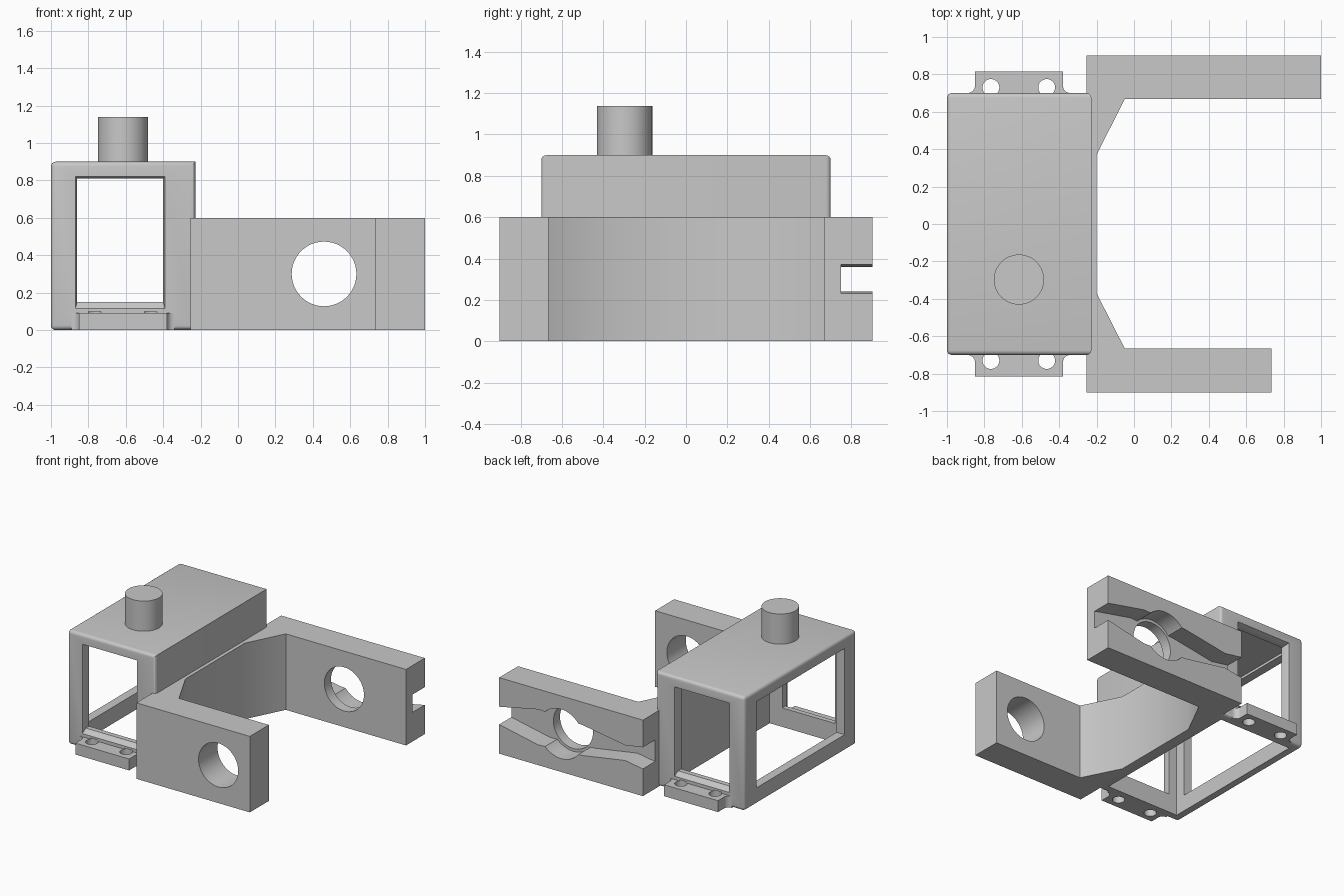
import bpy, bmesh, math
from mathutils import Matrix, Vector

cube = bpy.data.objects.get("Cube")
if cube:
    bpy.data.objects.remove(cube, do_unlink=True)

grey = bpy.data.materials.new("plain grey")
grey.use_nodes = True
COLOUR = (0.58, 0.58, 0.58, 1)
grey.diffuse_color = COLOUR
grey.node_tree.nodes["Principled BSDF"].inputs["Base Color"].default_value = COLOUR


def make(name, bm):
    bmesh.ops.recalc_face_normals(bm, faces=bm.faces)
    mesh = bpy.data.meshes.new(name)
    bm.to_mesh(mesh)
    bm.free()
    mesh.materials.append(grey)
    obj = bpy.data.objects.new(name, mesh)
    bpy.context.collection.objects.link(obj)
    return obj


def block(name, x, y, z, round_edge=None, radius=0.025):
    """Box from ranges; edges accepted by round_edge are rounded."""
    bm = bmesh.new()
    bmesh.ops.create_cube(bm, size=1)
    for v in bm.verts:
        v.co = Vector([r[0] if c < 0 else r[1] for c, r in zip(v.co, (x, y, z))])
    if round_edge:
        chosen = [e for e in bm.edges if round_edge(e)]
        bmesh.ops.bevel(bm, geom=chosen, offset=radius, segments=4,
                        profile=0.5, affect='EDGES')
    return make(name, bm)


def prism(name, points, low, high, place):
    """Extrude a flat outline from low to high; place maps (u, v, w) to 3D."""
    bm = bmesh.new()
    face = bm.faces.new([bm.verts.new(place(u, v, low)) for u, v in points])
    out = bmesh.ops.extrude_face_region(bm, geom=[face])
    step = Vector(place(0, 0, high)) - Vector(place(0, 0, low))
    bmesh.ops.translate(bm, verts=[g for g in out["geom"]
                                   if isinstance(g, bmesh.types.BMVert)], vec=step)
    return make(name, bm)


def upright(u, v, w):
    return (u, v, w)


def along_y(u, v, w):
    return (u, w, v)


def cylinder(name, radius, depth, centre, axis='Z'):
    bm = bmesh.new()
    turn = Matrix.Rotation(math.pi / 2, 4, 'X') if axis == 'Y' else Matrix()
    bmesh.ops.create_cone(bm, cap_ends=True, segments=48, radius1=radius, radius2=radius,
                          depth=depth, matrix=Matrix.Translation(centre) @ turn)
    return make(name, bm)


def cut(target, *cutters):
    bpy.context.view_layer.objects.active = target
    for c in cutters:
        mod = target.modifiers.new("cut", 'BOOLEAN')
        mod.operation = 'DIFFERENCE'
        mod.solver = 'EXACT'
        mod.object = c
        bpy.ops.object.modifier_apply(modifier=mod.name)
        bpy.data.objects.remove(c, do_unlink=True)


def smooth(obj):
    bpy.ops.object.select_all(action='DESELECT')
    obj.select_set(True)
    bpy.context.view_layer.objects.active = obj
    bpy.ops.object.shade_smooth_by_angle(angle=math.radians(30))


# Motor housing: thin rounded shell with an open bottom and three windows
def housing_edge(e):
    a, b = (v.co for v in e.verts)
    return not (a.x > -0.5 and b.x > -0.5 and abs(a.y - b.y) > 0.1)


housing = block("motor_housing", (-1, -0.228), (-0.7, 0.7), (0, 0.9), housing_edge)
cut(housing,
    block("cavity", (-0.93, -0.29), (-0.63, 0.63), (-0.2, 0.83)),
    block("end_window", (-0.86, -0.4), (-1, 1), (0.15, 0.81)),
    block("side_window", (-1.2, -0.6), (-0.55, 0.55), (0.13, 0.81)))

# Chamfer around the end windows, deeper along the sill
for s in (-1, 1):
    chamfer = block("window_chamfer", (-0.86, -0.4), (-0.71, -0.67), (0.15, 0.81))
    for v in chamfer.data.vertices:
        if v.co.y < -0.7:
            v.co.x += 0.012 if v.co.x > -0.6 else -0.012
            v.co.z += 0.015 if v.co.z > 0.5 else -0.045
    if s > 0:
        chamfer.data.transform(Matrix.Scale(-1, 4, (0, 1, 0)))
        chamfer.data.flip_normals()
    cut(housing, chamfer)

# Output shaft
smooth(cylinder("output_shaft", 0.134, 0.26, (-0.615, -0.297, 1.008)))

# Mounting tabs with flared roots and two screw holes each
HOLES = (-0.765, -0.467)
for s, name in ((-1, "front_mounting_tab"), (1, "back_mounting_tab")):
    outline = [(-0.85, 0.815), (-0.38, 0.815)]
    arc = [math.radians(a) for a in range(0, 91, 15)]
    outline += [(-0.34 - 0.04 * math.cos(a), 0.74 - 0.04 * math.sin(a)) for a in arc]
    outline += [(-0.34, 0.66), (-0.89, 0.66)]
    outline += [(-0.89 + 0.04 * math.cos(a), 0.74 - 0.04 * math.sin(a)) for a in reversed(arc)]
    tab = prism(name, [(x, s * y) for x, y in outline], 0, 0.09, upright)
    for target in (tab, housing):
        cut(target, *[cylinder("screw_hole", 0.045, 0.4, (x, s * 0.73, -0.1))
                      for x in HOLES])
    smooth(tab)
smooth(housing)

# Bracket: web along the housing and two arms
bracket = prism("bracket", [
    (-0.255, -0.902), (0.735, -0.902), (0.735, -0.665), (-0.05, -0.665), (-0.2, -0.37),
    (-0.2, 0.37), (-0.05, 0.667), (1, 0.667), (1, 0.902), (-0.255, 0.902)], 0, 0.6, upright)

# Recess for the horn in the outer face of the back arm: tapered slot and round hub
half = [(-0.3, 0.095), (-0.255, 0.085), (-0.1, 0.06), (0.27, 0.12),
        (0.66, 0.14), (1.05, 0.06)]
slot = [(x, 0.3 + h) for x, h in half] + [(x, 0.3 - h) for x, h in reversed(half)]
cut(bracket,
    block("housing_space", (-0.5, -0.24), (-0.69, 0.69), (-0.1, 0.7)),
    prism("horn_slot", slot, 0.75, 1, along_y),
    cylinder("horn_hub", 0.195, 0.25, (0.46, 0.875, 0.3), 'Y'),
    cylinder("pivot_hole", 0.173, 3, (0.46, 0, 0.3), 'Y'))
smooth(bracket)
